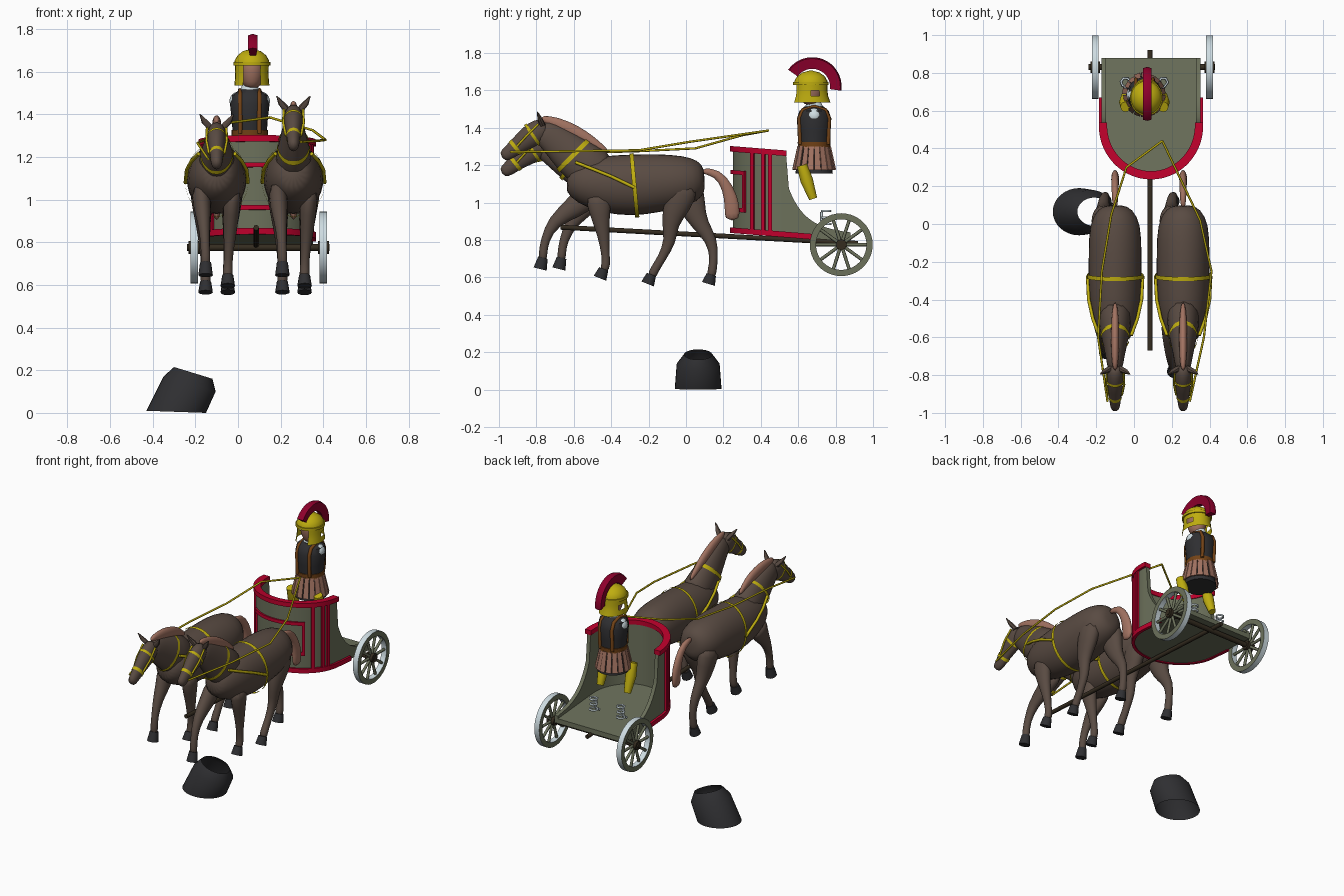
import bpy, bmesh, math
from mathutils import Vector

cube = bpy.data.objects.get("Cube")
if cube:
    bpy.data.objects.remove(cube)


def material(name, rgb):
    m = bpy.data.materials.new(name)
    m.use_nodes = True
    m.diffuse_color = (*rgb, 1)
    m.node_tree.nodes["Principled BSDF"].inputs["Base Color"].default_value = (*rgb, 1)
    return m


HIDE = material("brown hide", (.1, .07, .055))
TAN = material("reddish tan", (.36, .17, .12))
GOLD = material("yellow gold", (.52, .42, .005))
RED = material("trim red", (.52, 0, .025))
CREST = material("crest crimson", (.27, 0, .025))
OLIVE = material("olive grey", (.15, .165, .105))
WOOD = material("dark wood", (.035, .025, .014))
WHITE = material("pale white", (.62, .72, .76))
BLACK = material("charcoal", (.028, .028, .031))
LEATHER = material("leather", (.17, .055, .008))


def finish(name, bm, *mats, smooth=True, sub=0):
    bmesh.ops.recalc_face_normals(bm, faces=bm.faces)
    me = bpy.data.meshes.new(name)
    bm.to_mesh(me)
    bm.free()
    for m in mats:
        me.materials.append(m)
    for p in me.polygons:
        p.use_smooth = smooth
    if smooth and not sub:
        me.set_sharp_from_angle(angle=math.radians(40))
    ob = bpy.data.objects.new(name, me)
    bpy.context.scene.collection.objects.link(ob)
    if sub:
        ob.modifiers.new("smooth", "SUBSURF").levels = sub
        ob.modifiers["smooth"].render_levels = sub
    return ob


def skin(rings, cap=True, closed=False):
    """Bridge rings of points into a bmesh."""
    bm = bmesh.new()
    vs = [[bm.verts.new(p) for p in r] for r in rings]
    n = len(vs[0])
    pairs = list(zip(vs, vs[1:])) + ([(vs[-1], vs[0])] if closed else [])
    for a, b in pairs:
        for i in range(n):
            j = (i + 1) % n
            bm.faces.new((a[i], a[j], b[j], b[i]))
    if cap and not closed:
        bm.faces.new(vs[0])
        bm.faces.new(vs[-1])
    return bm


def loft(name, secs, mat, sides=12, sub=0, cap=True, drop=None):
    """Ellipse sections (x, y, z, half width, half depth) along a path."""
    rings = []
    for k, (x, y, z, rx, rn) in enumerate(secs):
        a, b = secs[max(k - 1, 0)], secs[min(k + 1, len(secs) - 1)]
        t = Vector((0, b[1] - a[1], b[2] - a[2])).normalized()
        ang = [2 * math.pi * i / sides for i in range(sides)]
        rings.append([(x + rx * math.cos(q), y - t.z * rn * math.sin(q),
                       z + t.y * rn * math.sin(q)) for q in ang])
    bm = skin(rings, cap)
    if drop:
        gone = [f for f in bm.faces if drop(f.calc_center_median())]
        bmesh.ops.delete(bm, geom=gone, context="FACES")
    return finish(name, bm, mat, sub=sub)


def wire(name, pts, r, mat, cyclic=False):
    cu = bpy.data.curves.new(name, "CURVE")
    cu.dimensions = "3D"
    cu.bevel_depth, cu.bevel_resolution, cu.use_fill_caps = r, 2, True
    sp = cu.splines.new("POLY")
    sp.points.add(len(pts) - 1)
    for p, q in zip(sp.points, pts):
        p.co = (*q, 1)
    sp.use_cyclic_u = cyclic
    cu.materials.append(mat)
    ob = bpy.data.objects.new(name, cu)
    bpy.context.scene.collection.objects.link(ob)


# Horses
def horse(tag, cx, droop, back):
    def put(secs, side=0, spread=(0, 0)):
        n = len(secs) - 1
        return [(cx + side * (spread[0] + (spread[1] - spread[0]) * min(k / max(n, 1) * 1.5, 1)), *s)
                for k, s in enumerate(secs)]

    def lower(secs):  # bends neck and head down
        f = lambda y: min(max((-.5 - y) / .28, 0), 1)
        return [(x, y, z - droop * f(y), *r) for x, y, z, *r in secs]

    body = [(.1, 1.13, .04, .05), (.08, 1.13, .095, .1), (.0, 1.115, .14, .14),
            (-.15, 1.105, .143, .16), (-.3, 1.09, .145, .17), (-.45, 1.1, .135, .155),
            (-.56, 1.11, .11, .12), (-.64, 1.13, .06, .07)]
    loft(tag + "_body", put(body), HIDE, 16, 1)
    neck = [(-.42, 1.13, .1, .13), (-.56, 1.21, .085, .128), (-.66, 1.3, .06, .1),
            (-.74, 1.365, .045, .077), (-.79, 1.39, .035, .06)]
    loft(tag + "_neck", lower(put(neck)), HIDE, 12, 1)
    head = [(-.74, 1.41, .035, .045), (-.78, 1.39, .048, .065), (-.84, 1.35, .046, .066),
            (-.9, 1.305, .034, .046), (-.95, 1.265, .03, .04), (-.985, 1.24, .022, .028)]
    loft(tag + "_head", lower(put(head)), HIDE, 12, 1)
    mane = [(-.41, 1.265, .01, .01), (-.5, 1.325, .022, .032), (-.6, 1.382, .024, .042),
            (-.7, 1.428, .022, .036), (-.78, 1.455, .012, .014)]
    loft(tag + "_mane", lower(put(mane)), TAN, 8, 1)
    tail = [(.08, 1.17, .015, .018), (.17, 1.16, .02, .026), (.225, 1.08, .022, .034),
            (.25, .98, .024, .045), (.245, .9, .016, .045)]
    loft(tag + "_tail", put(tail), TAN, 8, 1)

    legs = {"front_right": (-1, [(-.5, 1.06, .05, .09), (-.6, .97, .045, .06), (-.71, .9, .032, .037),
                                 (-.755, .8, .021, .024), (-.765, .73, .024, .024), (-.765, .69, .024, .024)],
                            (-.78, .645)),
            "front_left": (1, [(-.47, 1.06, .05, .09), (-.46, .93, .04, .053), (-.44, .82, .03, .033),
                               (-.43, .72, .02, .022), (-.427, .67, .025, .025), (-.44, .63, .024, .024)],
                           (-.46, .595)),
            "hind_right": (-1, [(.0, 1.12, .065, .1), (.03, .98, .052, .078), (.075, .88, .036, .045),
                                (.14, .8, .028, .034), (.15, .7, .021, .022), (.14, .64, .026, .026),
                                (.135, .6, .025, .025)], (.12, .565)),
            "hind_left": (1, [(.0, 1.12, .065, .1), (-.05, .98, .052, .078), (-.09, .88, .036, .045),
                              (-.08, .8, .029, .035), (-.13, .7, .021, .023), (-.17, .64, .026, .026),
                              (-.185, .6, .025, .025)], (-.205, .565))}
    for part, (side, secs, toe) in legs.items():
        if part == "front_right":  # stride differs per horse
            secs = [(y + back * min(max((1.06 - z) / .16, 0), 1), z, a, b) for y, z, a, b in secs]
            toe = (toe[0] + back, toe[1])
        loft(f"{tag}_{part}_leg", put(secs, side, (.075, .052)), HIDE, 10, 1)
        y, z = secs[-1][:2]
        x = cx + side * .052
        loft(f"{tag}_{part}_hoof", [(x, y, z + .015, .026, .026), (x, *toe, .034, .036)], BLACK, 12)

    # Ears and harness
    for s in (-1, 1):
        side = "left" if s > 0 else "right"
        loft(f"{tag}_ear_{side}", lower([(cx + s * .025, -.765, 1.41, .018, .016), (cx + s * .05, -.78, 1.445, .02, .014),
             (cx + s * .078, -.795, 1.485, .003, .003)]), HIDE, 8)
        wire(f"{tag}_cheek_strap_{side}", lower([(cx + s * .036, -.905, 1.3), (cx + s * .048, -.85, 1.36),
             (cx + s * .045, -.79, 1.42)]), .006, GOLD)
        wire(f"{tag}_breast_strap_{side}", [(cx + s * .146, -.275, 1.08), (cx + s * .14, -.4, 1.14),
             (cx + s * .118, -.5, 1.18), (cx + s * .085, -.59, 1.215)], .009, GOLD)
    loft(tag + "_girth_strap", put([(-.265, 1.093, .149, .172), (-.287, 1.091, .149, .172)]), GOLD, 32, cap=False)
    loft(tag + "_collar", lower(put([(-.595, 1.243, .078, .118), (-.612, 1.26, .075, .113)])), GOLD, 24, cap=False)
    loft(tag + "_noseband", lower(put([(-.905, 1.301, .036, .047), (-.92, 1.289, .035, .045)])), GOLD, 16, cap=False)
    loft(tag + "_browband", lower(put([(-.815, 1.368, .049, .067), (-.828, 1.359, .049, .067)])), GOLD, 16, cap=False)


horse("left_horse", .26, 0, 0)
horse("right_horse", -.1, .085, .1)
wire("left_rein", [(.295, -.94, 1.27), (.37, -.6, 1.275), (.41, -.25, 1.28), (.35, .02, 1.325), (.15, .44, 1.385)], .006, GOLD)
wire("right_rein", [(-.14, -.94, 1.19), (-.19, -.6, 1.265), (-.17, -.25, 1.275), (-.12, .05, 1.29),
                    (-.04, .3, 1.36), (.15, .44, 1.385)], .006, GOLD)

# Chariot body: a U-shaped outline swept from t = -1.6 to 1.6
CX = .09


def outline(t, off=0):
    if abs(t) <= 1:
        q = t * math.pi / 2
        return CX + (.262 + off) * math.sin(q), .52 - (.27 + off) * math.cos(q)
    return CX + math.copysign(.262 + off, t), .52 + (abs(t) - 1) * .6


def tilt(x, y, z):
    return x, y, z - .08 * (y - .27)


def band(name, t0, t1, lo, hi, inner, outer, mat, n=64):
    rings = []
    for k in range(n + 1):
        t = t0 + (t1 - t0) * k / n
        top = hi(outline(t)[1]) if callable(hi) else hi
        rings.append([tilt(*outline(t, o), z) for o, z in ((inner, lo), (inner, top), (outer, top), (outer, lo))])
    return finish(name, skin(rings), mat)


def wall_top(y):
    return 1.28 if y < .536 else .885 + .2 * math.exp((.555 - y) / .085)


band("chariot_wall", -1.6, 1.6, .84, wall_top, -.025, 0, OLIVE, 128)
band("top_rail", -1.03, 1.03, 1.27, 1.3, -.03, .014, RED)
band("bottom_rail", -1.25, 1.25, .835, .865, -.005, .014, RED)
for z in (.95, 1.15):
    band("panel_rail", -.45, .45, z, z + .022, -.005, .012, RED, 24)
for s in (-1, 1):
    band("panel_post", s * .43, s * .47, .95, 1.172, -.005, .012, RED, 2)
    for t in (.565, .72, .81):
        band("side_stripe", s * t, s * (t + .05), .86, 1.275, -.005, .012, RED, 2)
path = [outline(-1.6 + .05 * k, -.01) for k in range(65)]
finish("chariot_floor", skin([[tilt(*p, z) for p in path] for z in (.84, .872)]), OLIVE)

# Pole, axle and wheels
wire("pole", [(.085, -.67, .868), (.085, .92, .782)], .013, WOOD)
AY, AZ = .83, .775
wire("axle", [(-.24, AY, AZ), (.43, AY, AZ)], .016, WOOD)
for x, side in ((-.205, "right"), (.4, "left")):
    spot = lambda q, r, dx=0: (x + dx, AY + r * math.cos(q), AZ + r * math.sin(q))
    corners = ((-.018, .135), (.018, .135), (.018, .168), (-.018, .168))
    bm = skin([[spot(2 * math.pi * k / 40, r, dx) for dx, r in corners] for k in range(40)], closed=True)
    bm.normal_update()
    for f in bm.faces:
        f.material_index = int(abs(f.normal.x) < .5)
    finish(side + "_wheel_rim", bm, OLIVE, WHITE)
    for k in range(10):
        q = 2 * math.pi * k / 10
        wire(f"{side}_wheel_spoke", [spot(q, .02), spot(q, .14)], .009, OLIVE)
    wire(side + "_wheel_hub", [(x - .026, AY, AZ), (x + .026, AY, AZ)], .03, WOOD)

# Driver
DX, DY = .055, .685


def stack(name, rows, mat, **kw):
    return loft(name, [(DX, DY, z, rx, ry) for z, rx, ry in rows], mat, **kw)


stack("cuirass", [(1.29, .078, .08), (1.38, .085, .088), (1.45, .093, .092), (1.49, .085, .078), (1.515, .045, .05)], BLACK, sides=24)
stack("shirt_collar", [(1.48, .05, .055), (1.52, .042, .045), (1.55, .03, .03)], WHITE, sides=16)
stack("belt", [(1.29, .084, .086), (1.325, .086, .088)], LEATHER, sides=24)
stack("underskirt", [(1.3, .078, .08), (1.155, .098, .1)], BLACK, sides=24)
bm = bmesh.new()  # hanging skirt strips
for k in range(18):
    ends = [2 * math.pi * (k + d) / 18 for d in (.06, .94)]
    pts = [(DX + r * math.cos(q), DY + r * math.sin(q), z)
           for r, z, e in ((.085, 1.3, ends), (.113, 1.175, ends[::-1])) for q in e]
    bm.faces.new([bm.verts.new(p) for p in pts])
finish("skirt_strips", bm, TAN, smooth=False).modifiers.new("thickness", "SOLIDIFY").thickness = .006
for s in (-1, 1):
    side = "left" if s > 0 else "right"
    loft(side + "_armhole", [(DX + s * .07, DY, 1.43, .01, .015), (DX + s * .075, DY, 1.45, .024, .036),
         (DX + s * .07, DY, 1.485, .024, .036), (DX + s * .06, DY, 1.505, .01, .015)], WHITE, 12, 1)
    x = DX + s * .045
    wire(side + "_shoulder_strap", [(x, DY - .075, 1.31), (x, DY - .08, 1.45), (x, DY - .06, 1.495), (x, DY, 1.512),
         (x, DY + .06, 1.495), (x, DY + .08, 1.45), (x, DY + .075, 1.31)], .011, LEATHER)
    gx = DX + s * .1
    loft(side + "_greave", [(gx, .62, 1.2, .027, .028), (gx, .645, 1.12, .034, .034), (gx, .68, 1.02, .022, .022)], GOLD, 12)
    for z, r in ((.885, .026), (.92, .022), (.955, .024)):
        wire(side + "_sandal_strap", [(gx + r * math.cos(q), .75 + r * math.sin(q), z) for q in range(6)], .006, WHITE, True)
    wire(side + "_sandal_lacing", [(gx, .725, .95), (gx, .725, .88), (gx, .69, .86)], .008, WHITE)

# Head, helmet and crest
DX, DY = .065, .668
stack("head", [(1.52, .03, .035), (1.55, .05, .055), (1.6, .062, .07), (1.65, .06, .07), (1.68, .03, .03)], TAN, sides=12, sub=1)
stack("helmet_dome", [(1.632, .082, .09), (1.65, .081, .088), (1.675, .068, .074), (1.695, .043, .046), (1.705, .01, .01)], GOLD, sides=24)
stack("helmet_brim", [(1.628, .087, .095), (1.645, .087, .095)], GOLD, sides=24)


def opening(c):  # face gap and ear gaps
    return (c.y < DY and abs(c.x - DX) < .045) or (abs(c.y - DY - .02) < .02 and 1.56 < c.z < 1.61)


stack("helmet_guard", [(1.64, .08, .088), (1.6, .078, .088), (1.57, .079, .092), (1.535, .082, .104)], GOLD,
      sides=24, cap=False, drop=opening)
rings = []
for k in range(25):
    q = math.radians(-8 + 153 * k / 24)
    rings.append([(DX + .005 + w, .675 + r * math.cos(q), 1.62 + r * math.sin(q))
                  for r, w in ((.095, -.014), (.095, .014), (.15, .022), (.157, 0), (.15, -.022))])
finish("helmet_crest", skin(rings), CREST)

# Open tilted vessel on the ground
rings = []
for xl, zl, xr, zr, ry in ((-.43, .01, -.15, 0, .125), (-.35, .17, -.105, .1, .115), (-.3, .215, -.12, .16, .075)):
    ang = [2 * math.pi * i / 32 for i in range(32)]
    rings.append([((xl + xr) / 2 + (xr - xl) / 2 * math.cos(q), .065 + ry * math.sin(q),
                   (zl + zr) / 2 + (zr - zl) / 2 * math.cos(q)) for q in ang])
finish("open_vessel", skin(rings, cap=False), BLACK)
